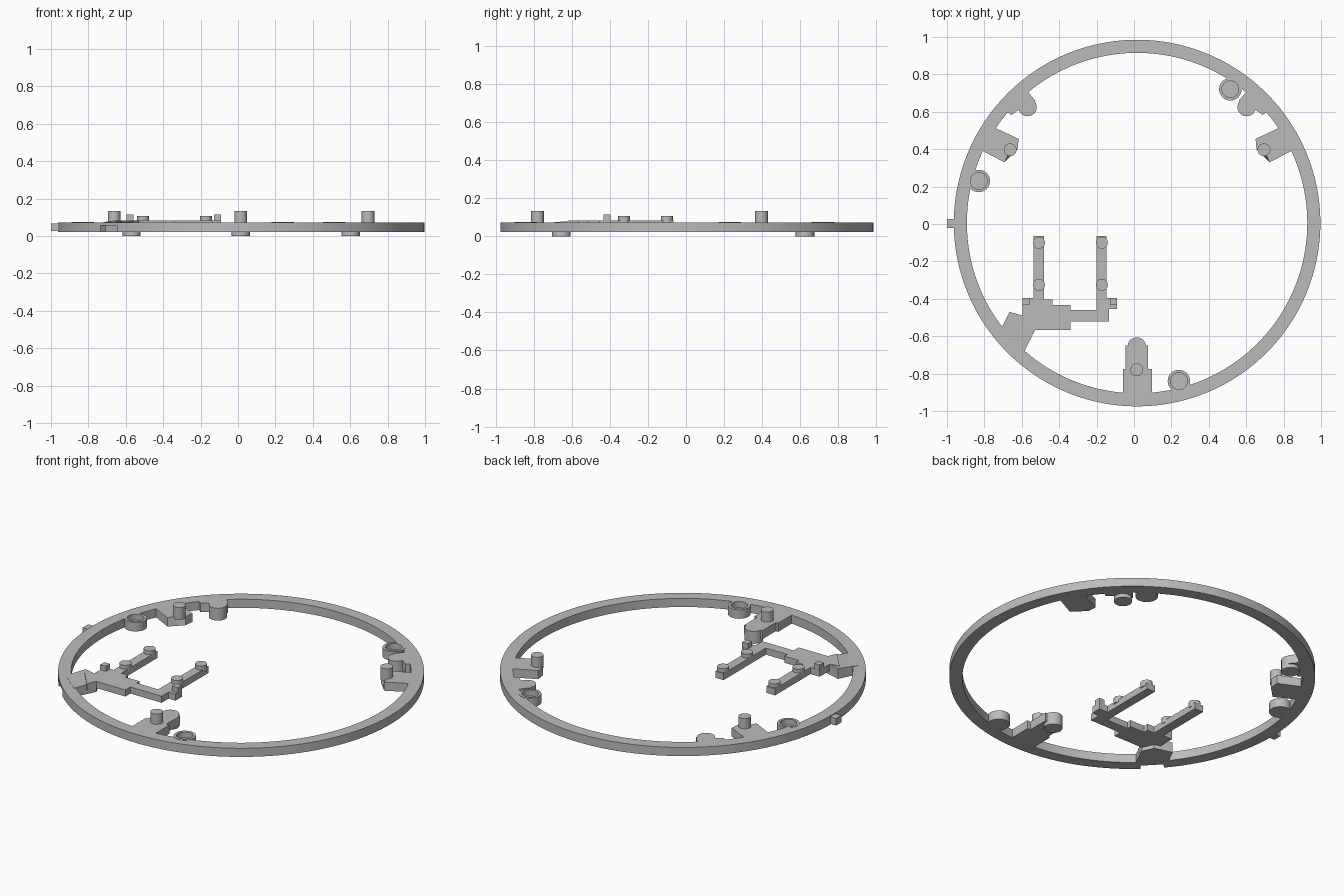
import bpy, bmesh, math
from mathutils import Vector

if "Cube" in bpy.data.objects:
    bpy.data.objects.remove(bpy.data.objects["Cube"])

grey = bpy.data.materials.new("plain grey")
grey.use_nodes = True
GREY = (0.5, 0.5, 0.5, 1)
grey.diffuse_color = GREY
grey.node_tree.nodes["Principled BSDF"].inputs["Base Color"].default_value = GREY

CX = 0.0165                 # ring centre
LOW, TOP = 0.022, 0.073     # ring underside and top


def finish(name, bm):
    bmesh.ops.recalc_face_normals(bm, faces=bm.faces)
    mesh = bpy.data.meshes.new(name)
    bm.to_mesh(mesh)
    bm.free()
    mesh.materials.append(grey)
    ob = bpy.data.objects.new(name, mesh)
    bpy.context.scene.collection.objects.link(ob)
    return ob


def prism(name, pts, z0, z1):
    bm = bmesh.new()
    face = bm.faces.new([bm.verts.new((x, y, z0)) for x, y in pts])
    ext = bmesh.ops.extrude_face_region(bm, geom=[face])["geom"]
    bmesh.ops.translate(bm, vec=(0, 0, z1 - z0),
                        verts=[v for v in ext if isinstance(v, bmesh.types.BMVert)])
    return finish(name, bm)


def box(name, x0, x1, y0, y1, z0, z1):
    return prism(name, [(x0, y0), (x1, y0), (x1, y1), (x0, y1)], z0, z1)


def lathe(name, x, y, profile, n=32, closed=True):
    """Spin a closed (radius, height) profile around a vertical axis."""
    bm = bmesh.new()
    vs = [bm.verts.new((r, 0, z)) for r, z in profile]
    es = [bm.edges.new((vs[i], vs[(i + 1) % len(vs)]))
          for i in range(len(vs) if closed else len(vs) - 1)]
    bmesh.ops.spin(bm, geom=vs + es, cent=(0, 0, 0), axis=(0, 0, 1),
                   angle=math.tau, steps=n)
    bmesh.ops.remove_doubles(bm, verts=bm.verts, dist=1e-5)
    bmesh.ops.translate(bm, verts=bm.verts, vec=(x, y, 0))
    return finish(name, bm)


def peg(name, x, y, r, z0, z1):
    return lathe(name, x, y, [(0, z0), (r, z0), (r, z1), (0, z1)], closed=False)


def combine(target, tool, op):
    """Apply a boolean and drop the tool."""
    mod = target.modifiers.new(op, "BOOLEAN")
    mod.operation, mod.solver, mod.object = op, "EXACT", tool
    bpy.context.view_layer.update()
    dg = bpy.context.evaluated_depsgraph_get()
    mesh = bpy.data.meshes.new_from_object(target.evaluated_get(dg))
    target.modifiers.clear()
    target.data = mesh
    bpy.data.objects.remove(tool)


def mirror(pts):
    return [(2 * CX - x, y) for x, y in pts]


# Ring frame
ring = lathe("ring_frame", CX, 0.005,
             [(0.91, LOW), (0.98, LOW), (0.98, TOP), (0.91, TOP)], 160)

# Front arm, flush with the ring
combine(ring, prism("arm", [(-0.06, -0.93), (0.095, -0.93), (0.095, -0.775), (0.075, -0.775),
                            (0.075, -0.65), (-0.045, -0.65), (-0.045, -0.775), (-0.06, -0.775)],
                    LOW, TOP), "UNION")
combine(ring, peg("pad", 0.015, -0.655, 0.049, 0, TOP), "UNION")
peg("front_post", 0.015, -0.78, 0.034, 0.06, 0.133)

# Rear side arms with a chamfered inner corner, and rounded feet
side_arm = [(0.65, 0.455), (0.655, 0.40), (0.69, 0.365), (0.725, 0.33), (0.86, 0.40), (0.83, 0.54)]
foot_neck = [(0.56, 0.658), (0.603, 0.71), (0.65, 0.69), (0.725, 0.61), (0.688, 0.583),
             (0.65, 0.61), (0.6, 0.62)]
for side, flip in (("left", False), ("right", True)):
    fit = mirror if flip else list
    arm = prism("arm", fit(side_arm), LOW, TOP)
    corner = Vector((*fit([side_arm[2]])[0], TOP))
    vert = min(arm.data.vertices, key=lambda v: (v.co - corner).length)
    vert.co = (*fit([(0.70, 0.385)])[0], TOP)
    combine(ring, arm, "UNION")
    combine(ring, prism("neck", fit(foot_neck), LOW, TOP), "UNION")
    x, y = fit([(0.602, 0.625)])[0]
    combine(ring, peg("pad", x, y, 0.049, 0, TOP), "UNION")
    x, y = fit([(0.695, 0.397)])[0]
    peg(side + "_post", x, y, 0.034, 0.06, 0.133)

# Locating tab on the outer edge
combine(ring, box("tab", -1, -0.94, -0.022, 0.028, 0.026, 0.068), "UNION")

# Latch notch under the outer rim, beside the bracket
a = math.radians(223.5)
out, along = Vector((math.cos(a), math.sin(a))), Vector((-math.sin(a), math.cos(a)))
mid = Vector((CX, 0))
notch = [mid + out * r + along * s for r, s in
         ((0.94, -0.064), (1.05, -0.064), (1.05, 0.064), (0.94, 0.064))]
combine(ring, prism("notch", notch, -0.01, 0.056), "DIFFERENCE")

# Magnet cups set into the ring
for i, (x, y) in enumerate([(0.515, 0.72), (-0.83, 0.23), (0.24, -0.84)]):
    combine(ring, peg("cutter", x, y, 0.0585, -0.01, 0.1), "DIFFERENCE")
    lathe(f"cup_{i + 1}", x, y, [(0, LOW), (0.06, LOW), (0.06, TOP + 0.002),
                                 (0.045, TOP + 0.002), (0.045, 0.04), (0, 0.04)], closed=False)

# Bracket root sloping down to the ring
root = prism("bracket_root", [(-0.665, -0.47), (-0.72, -0.58), (-0.59, -0.69), (-0.53, -0.567),
                              (-0.56, -0.50)], LOW, 0.083)
for v in root.data.vertices:
    if v.co.z > 0.08 and v.co.x + v.co.y < -1.2:
        v.co.z = TOP + 0.001

# Forked bracket plate
prism("bracket_plate", [
    (-0.655, -0.5), (-0.555, -0.62), (-0.53, -0.567), (-0.34, -0.567), (-0.34, -0.52),
    (-0.135, -0.52), (-0.135, -0.455), (-0.09, -0.455), (-0.09, -0.395), (-0.147, -0.395),
    (-0.147, -0.065), (-0.2, -0.065), (-0.2, -0.46), (-0.34, -0.46), (-0.34, -0.433),
    (-0.435, -0.433), (-0.435, -0.405), (-0.48, -0.405), (-0.48, -0.065), (-0.537, -0.065),
    (-0.537, -0.395), (-0.597, -0.395), (-0.597, -0.49)], 0.045, 0.084)
for x, side in ((-0.508, "right"), (-0.172, "left")):
    for y, end in ((-0.1, "rear"), (-0.325, "front")):
        peg(f"bracket_peg_{side}_{end}", x, y, 0.032, 0.07, 0.107)
for x, side in ((-0.597, "right"), (-0.127, "left")):
    box("bracket_stop_" + side, x, x + 0.037, -0.434, -0.396, 0.07, 0.114)

# Smooth round walls, keep edges sharp
bpy.ops.object.select_all(action="DESELECT")
for ob in bpy.context.scene.objects:
    if ob.type == "MESH":
        ob.select_set(True)
        bpy.context.view_layer.objects.active = ob
bpy.ops.object.shade_smooth_by_angle(angle=math.radians(30))
